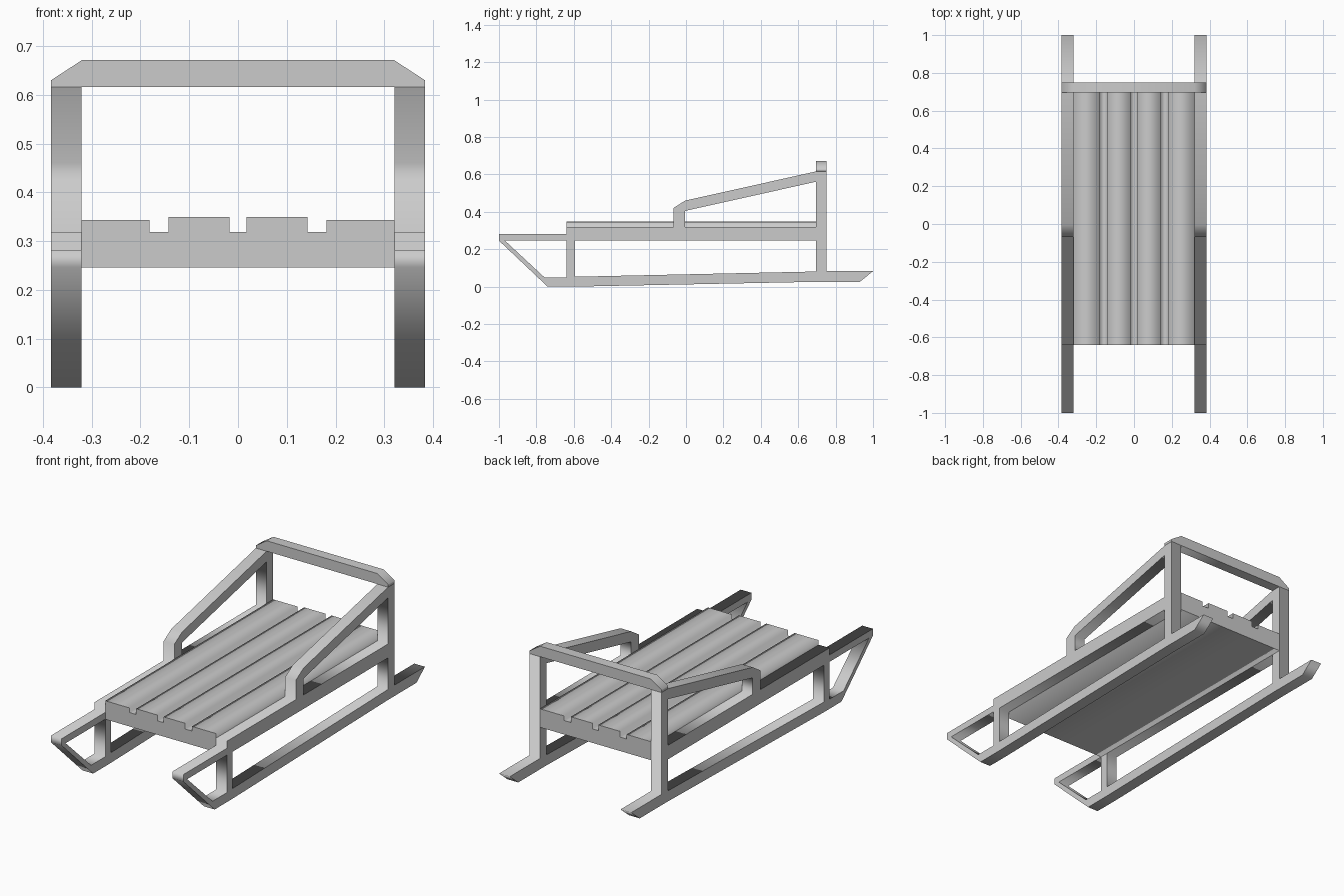
import bpy
from math import pi

if "Cube" in bpy.data.objects:
    bpy.data.objects.remove(bpy.data.objects["Cube"])


def plate(name, loops, thickness, location, rotation):
    """Extruded flat outline; loops after the first are holes."""
    curve = bpy.data.curves.new(name, 'CURVE')
    curve.dimensions = '2D'
    curve.fill_mode = 'BOTH'
    curve.extrude = thickness / 2
    for points in loops:
        spline = curve.splines.new('POLY')
        spline.points.add(len(points) - 1)
        for p, (u, v) in zip(spline.points, points):
            p.co = (u, v, 0, 1)
        spline.use_cyclic_u = True
    obj = bpy.data.objects.new(name, curve)
    obj.location = location
    obj.rotation_euler = rotation
    bpy.context.collection.objects.link(obj)
    bpy.ops.object.select_all(action='DESELECT')
    obj.select_set(True)
    bpy.context.view_layer.objects.active = obj
    bpy.ops.object.convert(target='MESH')
    return bpy.context.object


INNER, OUTER = 0.321, 0.383
BACK, FRONT, POST = 0.75, -0.64, 0.695
UNDER, RAIL = 0.246, 0.319

# Side frames: runner, nose brace, posts, rail and armrest in one (y, z) outline
outline = [(-1, 0.282), (FRONT, 0.282), (FRONT, RAIL), (-0.068, RAIL),
           (-0.068, 0.42), (-0.005, 0.46), (POST, 0.616), (BACK, 0.616),
           (BACK, 0.083), (1, 0.083), (0.93, 0.026), (0.7, 0.026),
           (-0.6, 0), (-0.74, 0), (-1, UNDER)]
nose_gap = [(FRONT, UNDER), (FRONT, 0.05), (-0.757, 0.05), (-0.968, UNDER)]
runner_gap = [(-0.593, UNDER), (POST, UNDER), (POST, 0.081), (-0.593, 0.053)]
arm_gap = [(-0.005, RAIL), (-0.005, 0.405), (POST, 0.561), (POST, RAIL)]
for side, label in ((1, 'right'), (-1, 'left')):
    plate(label + '_side_frame', [outline, nose_gap, runner_gap, arm_gap],
          OUTER - INNER, (side * (INNER + OUTER) / 2, 0, 0), (pi / 2, 0, pi / 2))

# Slatted deck: notched (x, z) profile run along the length
half = [(0.017, RAIL), (0.017, 0.349), (0.142, 0.349), (0.142, RAIL),
        (0.181, RAIL), (0.181, 0.343), (INNER, 0.343), (INNER, UNDER)]
deck = half + [(-x, z) for x, z in reversed(half)]
plate('slatted_deck', [deck], BACK - FRONT,
      (0, (BACK + FRONT) / 2, 0), (pi / 2, 0, 0))

# Rear push bar with chamfered ends
bar = [(-OUTER, 0.616), (OUTER, 0.616), (OUTER, 0.63),
       (0.32, 0.671), (-0.32, 0.671), (-OUTER, 0.63)]
plate('push_bar', [bar], BACK - POST, (0, (BACK + POST) / 2, 0), (pi / 2, 0, 0))
